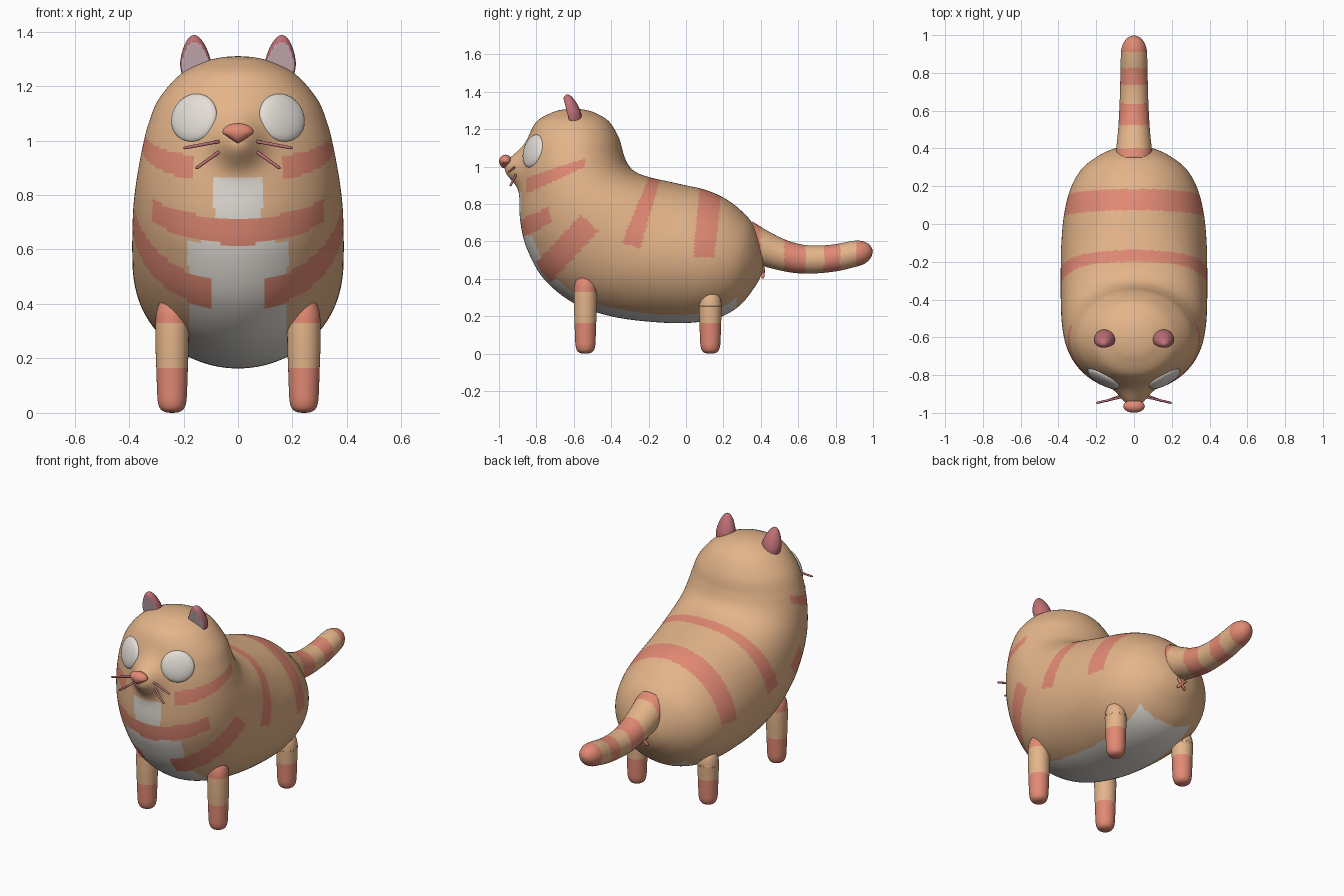
import bpy, bmesh, math
from mathutils import Vector, Matrix

if "Cube" in bpy.data.objects:
    bpy.data.objects.remove(bpy.data.objects["Cube"])


def material(name, r, g, b):
    lin = [((c / 255 + 0.055) / 1.055) ** 2.4 for c in (r, g, b)]
    m = bpy.data.materials.new(name)
    m.diffuse_color = (*lin, 1)
    m.use_nodes = True
    m.node_tree.nodes["Principled BSDF"].inputs["Base Color"].default_value = m.diffuse_color
    return m


TAN = material("tan fur", 228, 181, 138)
SALMON = material("salmon stripe", 226, 138, 116)
WHITE = material("off white", 228, 222, 215)
ROSE = material("dusty rose", 190, 112, 118)
INNER = material("pale pink", 212, 184, 192)


def finish(name, mesh, mats, rule=None):
    ob = bpy.data.objects.new(name, mesh)
    bpy.context.collection.objects.link(ob)
    for m in mats:
        mesh.materials.append(m)
    for p in mesh.polygons:
        p.use_smooth = True
        if rule:
            p.material_index = rule(p)
    return ob


def loft(name, rings, mats, rule=None):
    """Skin a list of equal closed rings and cap both ends."""
    n = len(rings[0])
    verts = [v for r in rings for v in r]
    faces = [(i * n + j, i * n + (j + 1) % n, (i + 1) * n + (j + 1) % n, (i + 1) * n + j)
             for i in range(len(rings) - 1) for j in range(n)]
    faces += [tuple(range(n)), tuple(range(len(verts) - n, len(verts)))]
    me = bpy.data.meshes.new(name)
    me.from_pydata(verts, [], faces)
    bm = bmesh.new()
    bm.from_mesh(me)
    bmesh.ops.recalc_face_normals(bm, faces=bm.faces)
    bm.to_mesh(me)
    bm.free()
    return finish(name, me, mats, rule)


def smooth_rows(rows, k):
    """Catmull-Rom interpolation of rows of numbers, k steps per span."""
    out = []
    for i in range(len(rows) - 1):
        p0, p1, p2, p3 = rows[max(i - 1, 0)], rows[i], rows[i + 1], rows[min(i + 2, len(rows) - 1)]
        for s in range(k):
            t = s / k
            out.append([0.5 * (2 * b + (c - a) * t + (2 * a - 5 * b + 4 * c - d) * t * t
                               + (3 * b - a - 3 * c + d) * t ** 3)
                        for a, b, c, d in zip(p0, p1, p2, p3)])
    return out + [list(rows[-1])]


def ball(name, matrix, mats, shape=None, rule=None):
    bm = bmesh.new()
    bmesh.ops.create_uvsphere(bm, u_segments=40, v_segments=24, radius=1)
    if shape:
        for v in bm.verts:
            v.co = shape(v.co)
    me = bpy.data.meshes.new(name)
    bm.to_mesh(me)
    bm.free()
    ob = finish(name, me, mats, rule)
    ob.matrix_world = matrix
    return ob


def rod(name, a, b, r, mat):
    a, b = Vector(a), Vector(b)
    rot = (b - a).to_track_quat('Z', 'Y').to_matrix()
    rings = [[a.lerp(b, t) + rot @ Vector((r * q * math.cos(w), r * q * math.sin(w), 0))
              for w in [math.tau * j / 10 for j in range(10)]]
             for t, q in ((0, .4), (.05, 1), (.95, 1), (1, .4))]
    return loft(name, rings, [mat])


# Body and head: rows are front/belly point (y, z), back point (y, z), half width
ROWS = [
    (-.601, 1.31, -.599, 1.31, .001), (-.66, 1.305, -.54, 1.304, .065),
    (-.72, 1.288, -.48, 1.285, .13), (-.80, 1.24, -.41, 1.24, .215),
    (-.845, 1.15, -.357, 1.15, .292), (-.868, 1.05, -.333, 1.065, .33),
    (-.882, .95, -.305, 1.005, .35), (-.89, .83, -.26, .967, .365),
    (-.885, .70, -.19, .942, .377), (-.85, .56, -.10, .922, .385),
    (-.76, .40, 0, .90, .388), (-.60, .27, .09, .88, .388),
    (-.40, .20, .17, .85, .385), (-.18, .17, .24, .81, .372),
    (.02, .165, .30, .76, .342), (.18, .195, .35, .705, .29),
    (.29, .26, .388, .63, .21), (.37, .36, .41, .55, .12),
    (.402, .42, .415, .50, .05), (.412, .459, .413, .461, .001)]


def body_rule(p):
    x, y, z = p.center
    x = abs(x)
    # bands over the back
    s = (z - .515) / .385
    if z > .515 and .038 + .037 * s < y < .152 + .04 * s:
        return 1
    s = (z - .58) / .36
    if z > .595 - .3 * (y + .35) and -.35 + .15 * s < y < -.24 + .105 * s:
        return 1
    # cheek stripe
    if x > .165 and -.87 < y < -.54:
        t = (y + .85) / .31
        if abs(z - (.9 + .122 * t)) < .043 - .02 * t:
            return 1
    # chest band
    if y < -.5 and x < .315 and abs(z - (.665 + .75 * x * x)) < .047 - .05 * x * x:
        return 1
    # lower side stripe
    u, v = y + .77, z - .42
    if x > .093 and -.068 < .73 * u - .68 * v < .06 and .68 * u + .73 * v < .378:
        return 1
    # bib and belly
    if y < -.5 and x < .088 and .66 < z < .86:
        return 2
    if x < .182 and z < .63 and (y < -.5 or (z < .4 and y < .27)):
        return 2
    return 0


N = 224
rings = []
for ya, za, yb, zb, w in smooth_rows(ROWS, 11):
    ring = []
    for j in range(N):
        c, s = math.cos(math.tau * j / N), math.sin(math.tau * j / N)
        x, y, z = w * s, (ya + yb) / 2 + c * (ya - yb) / 2, (za + zb) / 2 + c * (za - zb) / 2
        if y < -.6:  # muzzle bulge
            y -= .092 * math.exp(-((x / .085) ** 2 + ((z - 1.0) / .088) ** 2) ** 1.15)
        ring.append((x, y, z))
    rings.append(ring)
loft("body", rings, [TAN, SALMON, WHITE], body_rule)

# Tail: rows are y, z, radius
TAIL = [(.31, .615, .102), (.40, .57, .094), (.50, .532, .084), (.60, .508, .078),
        (.70, .504, .074), (.80, .513, .072), (.88, .53, .07), (.93, .54, .066),
        (.965, .546, .052), (.988, .549, .03), (.999, .55, .002)]
path = smooth_rows(TAIL, 10)
rings = []
for i, (y, z, r) in enumerate(path):
    a, b = path[max(i - 1, 0)], path[min(i + 1, len(path) - 1)]
    d = Vector((0, b[0] - a[0], b[1] - a[1])).normalized()
    up = Vector((0, -d.z, d.y))
    rings.append([Vector((r * math.cos(t), y, z)) + up * r * math.sin(t)
                  for t in [math.tau * j / 40 for j in range(40)]])


def tail_rule(p):
    y = p.center.y
    return int(y < .4 or .525 < y < .638 or .738 < y < .825 or y > .91)


loft("tail", rings, [TAN, SALMON], tail_rule)

# Legs
for label, y, top in (("front_leg", -.538, .42), ("back_leg", .13, .335)):
    prof = [(.002, 0), (.025, .003), (.043, .015), (.052, .04), (.055, .08), (.058, .165),
            (.061, .25), (.061, top - .09), (.056, top - .045), (.04, top - .012), (.002, top)]
    prof = smooth_rows(prof, 8)
    for side, s in (("left", -1), ("right", 1)):
        rings = [[(s * .242 + r * math.cos(t), y + r * math.sin(t), z)
                  for t in [math.tau * j / 36 for j in range(36)]] for r, z in prof]
        loft(f"{side}_{label}", rings, [TAN, SALMON],
             lambda p: int(p.center.z < .165 or p.center.z > .33 and top > .4))


# Ears: egg shapes with a flat pale front
def ear_shape(c):
    k = 1 - .22 * max(c.z, 0)
    return Vector((c.x * .057 * k, max(c.y * .05 * k, -.022), c.z * .105))


for side, s in (("left", -1), ("right", 1)):
    ball(f"{side}_ear", Matrix.Translation((s * .156, -.612, 1.285)) @ Matrix.Rotation(.25, 4, 'X')
         @ Matrix.Rotation(s * .06, 4, 'Y'),
         [ROSE, INNER], ear_shape, lambda p: int(p.normal.y < -.97))

    # Eyes: shallow lenses lying on the face
    n = Vector((s * .49, -.87, .25))
    ball(f"{side}_eye", Matrix.Translation((s * .161, -.817, 1.083))
         @ n.to_track_quat('Z', 'Y').to_matrix().to_4x4()
         @ Matrix.Diagonal((.094, .091, .03, 1)), [WHITE])

    # Whiskers
    rod(f"{side}_upper_whisker", (s * .06, -.915, .998), (s * .2, -.948, .972), .006, ROSE)
    rod(f"{side}_lower_whisker", (s * .06, -.905, .965), (s * .155, -.94, .897), .006, ROSE)

# Nose: rounded triangle
ball("nose", Matrix.Translation((0, -.965, 1.03)), [SALMON],
     lambda c: Vector((c.x * .057 * (1 if c.z > -.1 else max(.25, 1 + .8 * (c.z + .1))),
                       c.y * .034, c.z * (.034 if c.z > 0 else .04))))

# Small cross under the tail
for i, s in enumerate((-1, 1)):
    rod(f"rear_cross_{i + 1}", (-s * .028, .41, .405), (s * .028, .416, .461), .008, SALMON)
